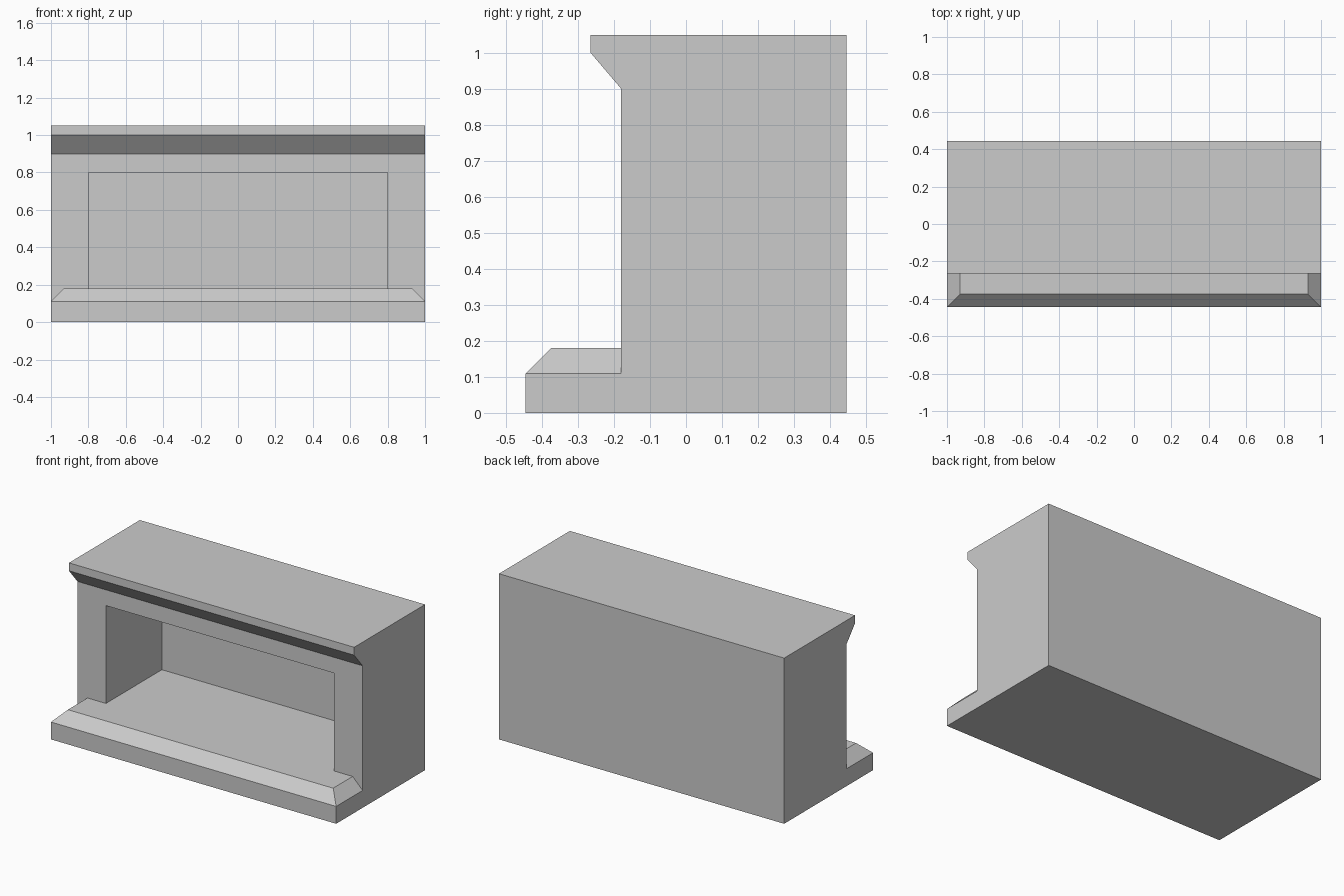
import bpy
import bmesh
from mathutils import Vector

cube = bpy.data.objects.get("Cube")
if cube:
    bpy.data.objects.remove(cube, do_unlink=True)

grey = bpy.data.materials.new("plain grey")
grey.use_nodes = True
GREY = (0.6, 0.6, 0.6, 1)
grey.diffuse_color = GREY
grey.node_tree.nodes["Principled BSDF"].inputs["Base Color"].default_value = GREY

HALF = 1.0                  # half width
FRONT, BACK = -0.18, 0.445  # cabinet front and back
LIP = -0.445                # front of the plinth
PLINTH, SILL = 0.11, 0.18   # plinth and sill heights
BEVEL = 0.07


def finish(name, bm):
    bmesh.ops.recalc_face_normals(bm, faces=bm.faces)
    mesh = bpy.data.meshes.new(name)
    bm.to_mesh(mesh)
    bm.free()
    mesh.materials.append(grey)
    obj = bpy.data.objects.new(name, mesh)
    bpy.context.collection.objects.link(obj)
    return obj


def extruded(profile):
    """Extrude a (y, z) profile across the full width."""
    bm = bmesh.new()
    face = bm.faces.new([bm.verts.new((-HALF, y, z)) for y, z in profile])
    new = bmesh.ops.extrude_face_region(bm, geom=[face])["geom"]
    verts = [v for v in new if isinstance(v, bmesh.types.BMVert)]
    bmesh.ops.translate(bm, verts=verts, vec=(2 * HALF, 0, 0))
    return bm


def front_faces(bm):
    return [f for f in bm.faces if all(abs(v.co.y - FRONT) < 1e-4 for v in f.verts)]


# Cabinet: plinth, upright front and flared cornice in one profile
body = extruded([(LIP, 0), (BACK, 0), (BACK, 1.05), (-0.265, 1.05),
                 (-0.265, 1.0), (FRONT, 0.9), (FRONT, PLINTH), (LIP, PLINTH)])

# Cut the opening outline into the front, then push it in as a recess
for point, normal in [((-0.8, 0, 0), (1, 0, 0)), ((0.8, 0, 0), (1, 0, 0)),
                      ((0, 0, SILL), (0, 0, 1)), ((0, 0, 0.8), (0, 0, 1))]:
    faces = front_faces(body)
    edges = list({e for f in faces for e in f.edges})
    bmesh.ops.bisect_plane(body, geom=faces + edges, plane_co=point, plane_no=normal)

opening = min(front_faces(body),
              key=lambda f: (f.calc_center_median() - Vector((0, FRONT, 0.49))).length)
pushed = bmesh.ops.extrude_face_region(body, geom=[opening])["geom"]
bmesh.ops.translate(body, vec=(0, 0.56, 0),
                    verts=[v for v in pushed if isinstance(v, bmesh.types.BMVert)])
if opening.is_valid:
    bmesh.ops.delete(body, geom=[opening], context="FACES_ONLY")
finish("cabinet", body)

# Sill: slab on the plinth, tapered at the front and both ends
sill = extruded([(LIP, PLINTH), (FRONT, PLINTH), (FRONT, SILL), (LIP + BEVEL, SILL)])
for v in sill.verts:
    if v.co.z > SILL - 0.01:
        v.co.x *= (HALF - BEVEL) / HALF
finish("sill", sill)
